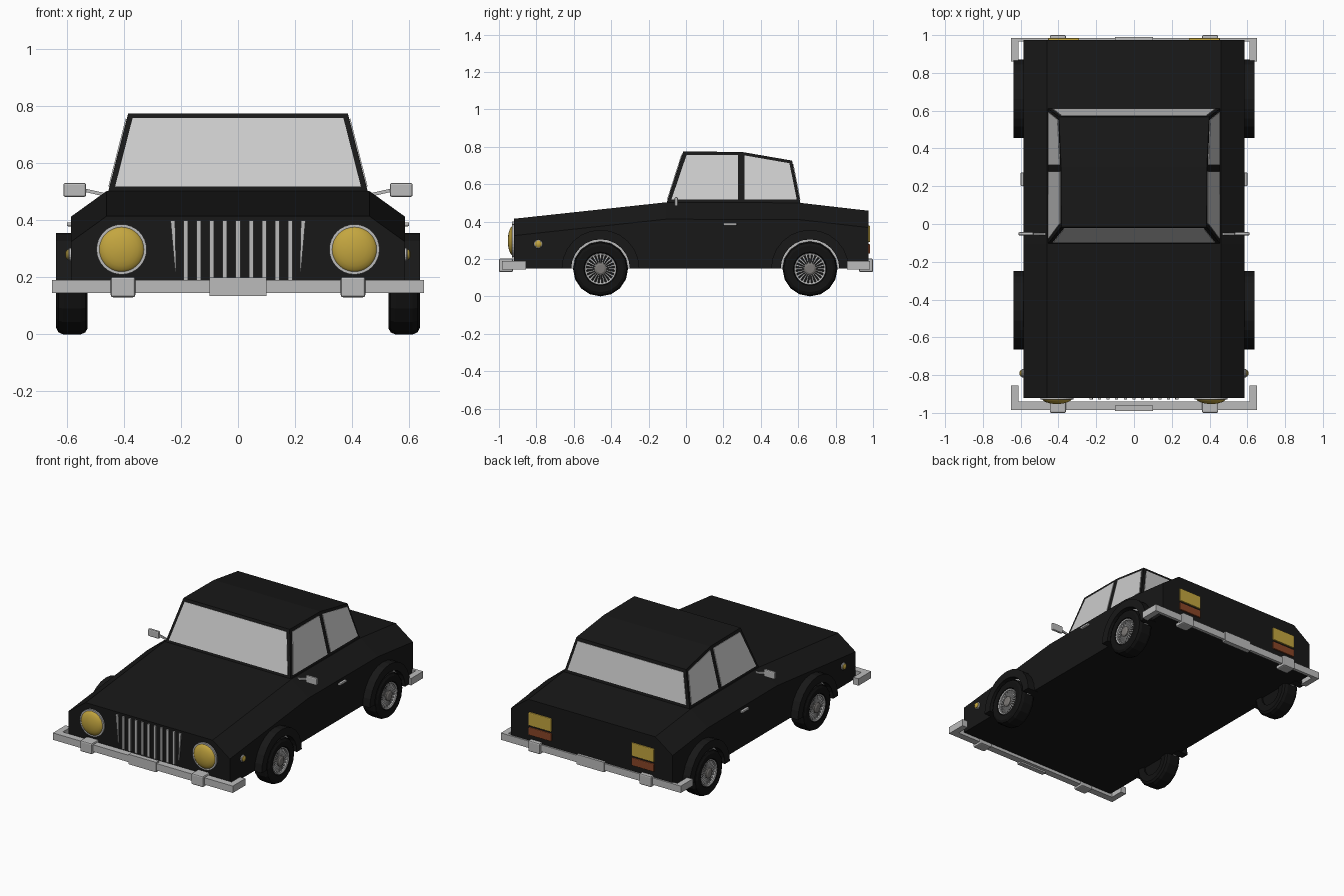
import bpy, bmesh
from math import sin, cos, pi
from mathutils import Vector

if "Cube" in bpy.data.objects:
    bpy.data.objects.remove(bpy.data.objects["Cube"])


def material(name, r, g, b):
    m = bpy.data.materials.new(name)
    m.diffuse_color = (r, g, b, 1)
    m.use_nodes = True
    m.node_tree.nodes["Principled BSDF"].inputs["Base Color"].default_value = m.diffuse_color
    return m


BLACK = material("black_paint", .009, .009, .009)
RUBBER = material("rubber", .006, .006, .006)
CHROME = material("chrome", .5, .5, .5)
GLASS = material("glass", .54, .54, .54)
GOLD = material("amber_lamp", .55, .38, .05)
RED = material("red_lamp", .25, .06, .02)
HUB = material("hub_grey", .2, .19, .18)


def mesh(name, verts, faces, mat, smooth=False, bevel=0):
    bm = bmesh.new()
    vs = [bm.verts.new(v) for v in verts]
    for f in faces:
        bm.faces.new([vs[i] for i in f])
    bmesh.ops.remove_doubles(bm, verts=bm.verts, dist=1e-5)
    bmesh.ops.recalc_face_normals(bm, faces=bm.faces)
    me = bpy.data.meshes.new(name)
    bm.to_mesh(me)
    bm.free()
    me.materials.append(mat)
    ob = bpy.data.objects.new(name, me)
    bpy.context.collection.objects.link(ob)
    if bevel:
        mod = ob.modifiers.new("bevel", 'BEVEL')
        mod.width, mod.segments = bevel, 2
    if smooth:
        bpy.context.view_layer.objects.active = ob
        ob.select_set(True)
        bpy.ops.object.shade_smooth_by_angle(angle=.7)
        ob.select_set(False)
    return ob


def loft(name, rings, mat, closed=False, **kw):
    """Join equal rings of points; cap the ends unless closed."""
    n, k = len(rings[0]), len(rings)
    verts = [p for r in rings for p in r]
    faces = [(i * n + j, i * n + (j + 1) % n, (i + 1) % k * n + (j + 1) % n, (i + 1) % k * n + j)
             for i in range(k if closed else k - 1) for j in range(n)]
    if not closed:
        faces += [tuple(range(n)), tuple(range((k - 1) * n, k * n))]
    return mesh(name, verts, faces, mat, **kw)


def box(name, x, y, z, mat, **kw):
    ring = lambda h: [(x[0], y[0], h), (x[1], y[0], h), (x[1], y[1], h), (x[0], y[1], h)]
    return loft(name, [ring(z[0]), ring(z[1])], mat, **kw)


def panel(name, pts, normal, mat):
    n = Vector(normal).normalized()
    return loft(name, [[Vector(p) + n * d for p in pts] for d in (-.008, .004)], mat)


def turned(name, prof, centre, axis, mat, n=16, closed=False, smooth=False, s=1):
    """Revolve (radius, offset) pairs about x or y."""
    rings = []
    for r, t in prof:
        ring = []
        for i in range(n):
            a = 2 * pi * i / n
            u, v = r * cos(a), r * sin(a)
            d = Vector((s * t, u, v)) if axis == 'x' else Vector((u, t, v))
            ring.append(Vector(centre) + d)
        rings.append(ring)
    return loft(name, rings, mat, closed=closed, smooth=smooth)


# lower body: hull sections from nose to tail
body = []
for y, top in ((-.92, .415), (-.105, .503), (.61, .50), (.975, .458)):
    half = [(.585, .15), (.585, top - .09), (.46, top)]
    body.append([(x, y, z) for x, z in half] + [(-x, y, z) for x, z in reversed(half)])
loft("body", body, BLACK)

# cabin
cab_x = lambda z: .455 - (z - .5) * .255
roof = [(-.105, .495), (-.015, .775), (.30, .772), (.567, .726), (.612, .495)]
loft("cabin", [[(s * cab_x(z), y, z) for y, z in roof] for s in (-1, 1)], BLACK)

# front and rear windows
wind_y = lambda z: -.105 + (z - .495) * .321
rear_y = lambda z: .612 - (z - .495) * .195
for name, fy, z0, z1, n in (("windshield", wind_y, .518, .757, (0, -1, .321)),
                            ("rear_window", rear_y, .518, .706, (0, 1, .195))):
    a, b = cab_x(z0) - .02, cab_x(z1) - .02
    panel(name, [(-a, fy(z0), z0), (a, fy(z0), z0), (b, fy(z1), z1), (-b, fy(z1), z1)], n, GLASS)

front_win = [(-.078, .517), (.003, .755), (.278, .755), (.278, .517)]
back_win = [(.312, .517), (.312, .753), (.553, .711), (.592, .517)]

for s in (-1, 1):
    side = "right" if s > 0 else "left"
    span = lambda a, b: sorted((s * a, s * b))
    # side windows
    for nm, w in (("front", front_win), ("rear", back_win)):
        panel(f"{side}_{nm}_window", [(s * cab_x(z), y, z) for y, z in w], (s, 0, .255), GLASS)

    # headlight dome with rim
    c = (s * .408, -.92, .298)
    dome = [(.082 * cos(a), -.033 * sin(a)) for a in [pi / 2 * i / 6 for i in range(6)]]
    turned(f"{side}_headlight", [(.082, .01)] + dome + [(.006, -.033)], c, 'y', GOLD, 32, smooth=True)
    turned(f"{side}_headlight_rim", [(.078, .01), (.088, .01), (.088, -.01), (.078, -.01)],
           c, 'y', CHROME, 32, closed=True)

    # side marker lamp and door handle
    turned(f"{side}_marker_rim", [(.023, -.01), (.023, .006), (.018, .01)],
           (s * .585, -.79, .28), 'x', CHROME, 16, s=s)
    turned(f"{side}_marker", [(.019, 0), (.018, .014), (.008, .02)],
           (s * .585, -.79, .28), 'x', GOLD, 16, smooth=True, s=s)
    box(f"{side}_door_handle", span(.58, .6), (.2, .272), (.379, .393), CHROME, bevel=.004)

    # mirror on its arm
    box(f"{side}_mirror", span(.532, .612), (-.061, -.043), (.482, .531), CHROME, bevel=.007)
    loft(f"{side}_mirror_arm", [[(s * x, -.052 + dy, z + dz) for dy, dz in
         ((-.005, -.006), (.005, -.006), (.005, .006), (-.005, .006))]
         for x, z in ((.44, .49), (.46, .488), (.54, .506))][0:3], CHROME)

    # tail lamps
    box(f"{side}_tail_lamp", span(.29, .455), (.96, .984), (.29, .378), GOLD, bevel=.005)
    box(f"{side}_brake_lamp", span(.29, .455), (.96, .984), (.228, .28), RED, bevel=.005)

    # wheels with arches
    for pos, wy in (("front", -.457), ("rear", .663)):
        nm = f"{side}_{pos}"
        c = (s * .582, wy, .147)
        turned(nm + "_tire", [(.082, .035), (.09, .052), (.125, .055), (.14, .047), (.147, .03),
                              (.147, -.03), (.14, -.047), (.125, -.055), (.082, -.05)],
               c, 'x', RUBBER, 16, closed=True, s=s)
        turned(nm + "_wheel_disc", [(.085, -.04), (.085, .02)], c, 'x', RUBBER, 16, s=s)
        turned(nm + "_rim", [(.076, .02), (.076, .046), (.084, .05), (.086, .02)],
               c, 'x', CHROME, 24, closed=True, s=s)
        turned(nm + "_hub", [(.035, .01), (.033, .05), (.022, .056)], c, 'x', HUB, 16, s=s)
        # spokes
        verts, faces = [], []
        for i in range(24):
            a = 2 * pi * i / 24
            rad, tan = Vector((0, cos(a), sin(a))), Vector((0, -sin(a), cos(a)))
            b = len(verts)
            for r, t, w in ((.03, .044, .0028), (.08, .038, .005)):
                p = Vector(c) + rad * r
                verts += [p + tan * w * e + Vector((s * (t + d), 0, 0))
                          for e, d in ((-1, -.006), (1, -.006), (1, 0), (-1, 0))]
            faces += [(b + j, b + (j + 1) % 4, b + 4 + (j + 1) % 4, b + 4 + j) for j in range(4)]
        mesh(nm + "_spokes", verts, faces, CHROME)
        # flared arch and the pale liner behind the tire
        arcs = [pi * i / 12 for i in range(13)]
        for part, prof, mat in (("_arch", ((.157, .56), (.208, .56), (.208, .637), (.157, .637)), BLACK),
                                ("_arch_liner", ((.1, .57), (.158, .57), (.158, .595), (.1, .595)), CHROME)):
            loft(nm + part, [[(s * x, wy + r * cos(a), .148 + r * sin(a)) for r, x in prof]
                             for a in arcs], mat)

# bumpers with wrapped ends, overriders and plates
for nm, d, y_in, wrap in (("front", -1, .94, .855), ("rear", 1, .965, .86)):
    span = lambda a, b: sorted((d * a, d * b))
    outline = [(.652, wrap), (.652, .985), (-.652, .985), (-.652, wrap),
               (-.612, wrap), (-.612, y_in), (.612, y_in), (.612, wrap)]
    loft(nm + "_bumper", [[(x, d * y, z) for x, y in outline] for z in (.145, .19)], CHROME)
    box(nm + "_plate", (-.1, .1), span(.96, .991), (.135, .2), CHROME)
    for s in (-1, 1):
        box(f"{nm}_overrider_{'right' if s > 0 else 'left'}", (s * .403 - .043, s * .403 + .043),
            span(.925, 1), (.13, .202), CHROME, bevel=.008)

# grille bars, outermost pair tapered
for i in range(-5, 6):
    x, e = i * .0457, abs(i) == 5
    top, bot = ((x - .008, x + .008), (x - .008, x + .008))
    if e:
        k = 1 if i > 0 else -1
        bot = (x - k * .01 - .002, x - k * .01 + .002)
    z0 = .22 if e else .185
    loft(f"grille_bar_{i + 6}", [[(top[0], y, .4), (top[1], y, .4), (bot[1], y, z0), (bot[0], y, z0)]
                                 for y in (-.91, -.929)], CHROME)
